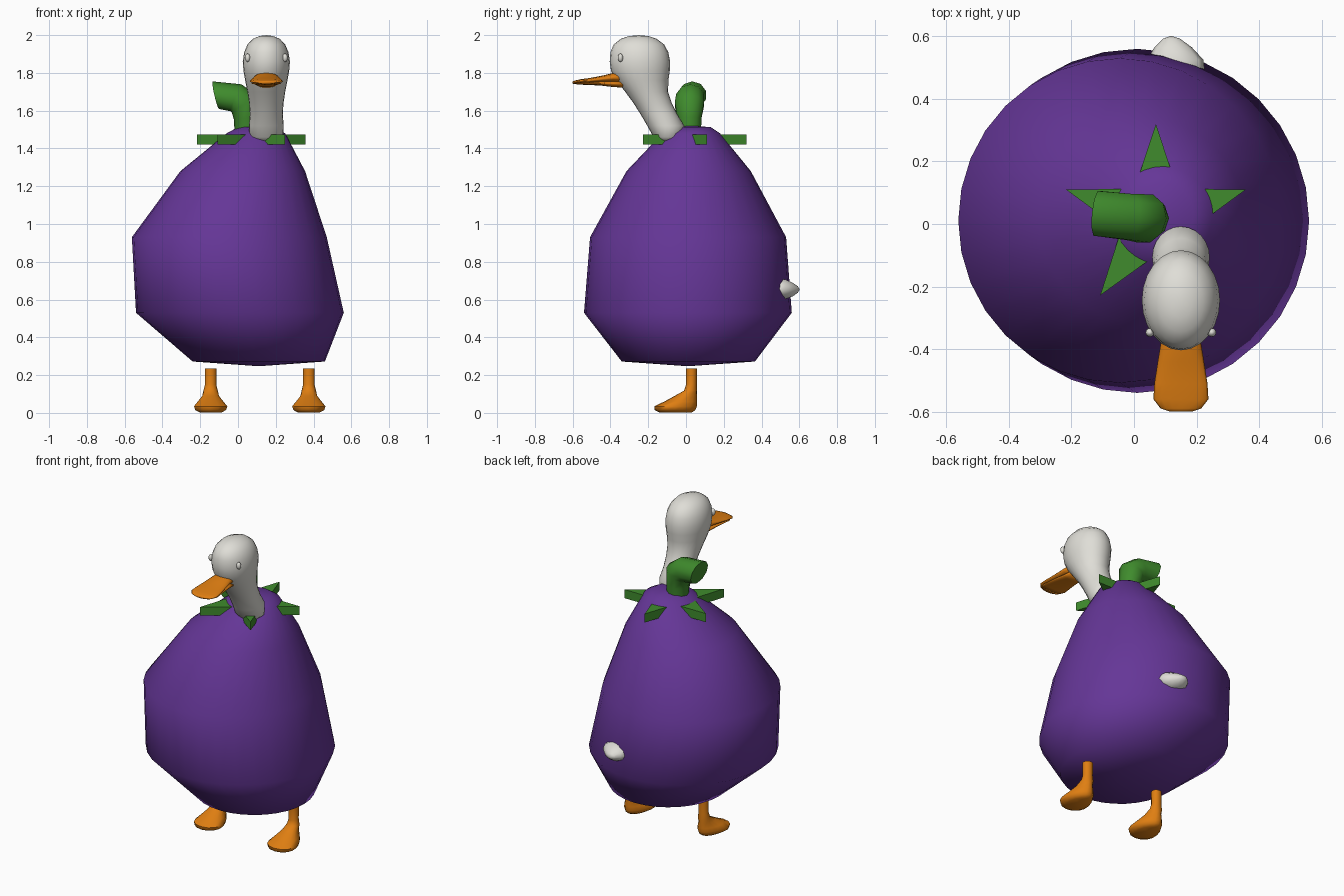
import bpy, bmesh, math
from mathutils import Vector

if "Cube" in bpy.data.objects:
    bpy.data.objects.remove(bpy.data.objects["Cube"])


def material(name, rgb):
    m = bpy.data.materials.new(name)
    m.diffuse_color = (*rgb, 1)
    m.use_nodes = True
    m.node_tree.nodes["Principled BSDF"].inputs["Base Color"].default_value = m.diffuse_color
    return m


PURPLE = material("purple skin", (0.13, 0.037, 0.31))
GREEN = material("leaf green", (0.05, 0.26, 0.026))
ORANGE = material("orange", (0.74, 0.21, 0.006))
WHITE = material("white feathers", (0.74, 0.73, 0.68))


def finish(bm, name, mat, angle=None):
    """Turn a bmesh into an object; smooth unless angle is 0."""
    bmesh.ops.recalc_face_normals(bm, faces=bm.faces)
    me = bpy.data.meshes.new(name)
    bm.to_mesh(me)
    bm.free()
    ob = bpy.data.objects.new(name, me)
    bpy.context.collection.objects.link(ob)
    me.materials.append(mat)
    if angle != 0:
        me.shade_smooth()
    if angle:
        bpy.ops.object.select_all(action='DESELECT')
        bpy.context.view_layer.objects.active = ob
        ob.select_set(True)
        bpy.ops.object.shade_smooth_by_angle(angle=math.radians(angle))
    return ob


def level_ring(z, x0, x1, y0, y1):
    """Horizontal ellipse from its extents."""
    return (Vector(((x0 + x1) / 2, (y0 + y1) / 2, z)),
            Vector(((x1 - x0) / 2, 0, 0)), Vector((0, (y1 - y0) / 2, 0)))


def upright_ring(y, cx, rx, z0, z1):
    """Ellipse facing along y."""
    return (Vector((cx, y, (z0 + z1) / 2)),
            Vector((rx, 0, 0)), Vector((0, 0, (z1 - z0) / 2)))


def loft(name, rings, n, mat, angle=None, taper=0.0, poles=(None, None)):
    """Skin through ellipses; taper widens the side where v is negative."""
    bm = bmesh.new()
    loops = []
    for c, u, v in rings:
        loop = []
        for i in range(n):
            a = 2 * math.pi * i / n
            k = 1 - taper * math.sin(a)
            loop.append(bm.verts.new(c + u * math.cos(a) * k + v * math.sin(a)))
        loops.append(loop)
    for p, q in zip(loops, loops[1:]):
        for i in range(n):
            j = (i + 1) % n
            bm.faces.new((p[i], p[j], q[j], q[i]))
    for loop, pole in zip((loops[0], loops[-1]), poles):
        if pole is None:
            bm.faces.new(loop)
        else:
            tip = bm.verts.new(pole)
            for i in range(n):
                bm.faces.new((loop[i], loop[(i + 1) % n], tip))
    return finish(bm, name, mat, angle)


# Lopsided fruit body
body = [(0.272, -0.24, 0.46, -0.34, 0.365), (0.53, -0.54, 0.56, -0.54, 0.56),
        (0.93, -0.562, 0.47, -0.508, 0.53), (1.28, -0.305, 0.355, -0.315, 0.343),
        (1.48, -0.06, 0.25, -0.125, 0.18), (1.513, 0.0, 0.19, -0.07, 0.13)]
loft("body", [level_ring(*r) for r in body], 32, PURPLE,
     poles=((0.11, 0.01, 0.247), (0.09, 0.03, 1.52)))

# Curved stem, bending toward -x
stem = []
for x, y, z, tilt, r in [(0.045, 0.02, 1.46, 0, 0.062), (0.045, 0.018, 1.56, 5, 0.067),
                         (0.035, 0.018, 1.635, 32, 0.081), (-0.01, 0.022, 1.668, 68, 0.077),
                         (-0.118, 0.034, 1.682, 103, 0.075)]:
    t = math.radians(tilt)
    stem.append((Vector((x, y, z)),
                 Vector((math.cos(t), 0, math.sin(t))) * r,
                 Vector((0.1 * math.sin(t), 1, 0)) * r))
loft("stem", stem, 10, GREEN, angle=50)

# Star-shaped leaf collar
bm = bmesh.new()
pts = []
for i in range(10):
    a = math.radians(90 + 36 * i)
    r = 0.303 if i % 2 == 0 else 0.117
    pts.append(bm.verts.new((0.07 + r * math.cos(a), 0.017 + r * math.sin(a), 1.42)))
star = bm.faces.new(pts)
ext = bmesh.ops.extrude_face_region(bm, geom=[star])
bmesh.ops.translate(bm, vec=(0, 0, 0.055),
                    verts=[g for g in ext["geom"] if isinstance(g, bmesh.types.BMVert)])
if star.is_valid and len(bm.faces) < 12:
    bm.faces.new(pts)
finish(bm, "leaf_collar", GREEN, 0)

# Neck and head: z, half width, y front, y back
CX = 0.15
neck = [(1.437, 0.06, -0.15, -0.05), (1.46, 0.09, -0.172, -0.02), (1.52, 0.092, -0.205, -0.008),
        (1.58, 0.087, -0.24, -0.045), (1.64, 0.091, -0.278, -0.075), (1.70, 0.1, -0.322, -0.095),
        (1.76, 0.112, -0.37, -0.093), (1.81, 0.121, -0.397, -0.086), (1.86, 0.125, -0.404, -0.084),
        (1.91, 0.117, -0.4, -0.094), (1.95, 0.1, -0.383, -0.115), (1.98, 0.072, -0.345, -0.155),
        (1.995, 0.036, -0.3, -0.2)]
loft("neck_and_head", [level_ring(z, CX - w, CX + w, a, b) for z, w, a, b in neck],
     24, WHITE, poles=((CX, -0.1, 1.43), (CX, -0.25, 2.0)))

# Upper and lower bill
upper = [(-0.33, 0.06, 1.745, 1.805), (-0.385, 0.065, 1.75, 1.80), (-0.44, 0.074, 1.75, 1.786),
         (-0.51, 0.085, 1.747, 1.773), (-0.56, 0.088, 1.743, 1.766), (-0.59, 0.065, 1.741, 1.759),
         (-0.6, 0.035, 1.743, 1.755)]
lower = [(-0.33, 0.055, 1.722, 1.76), (-0.385, 0.06, 1.725, 1.76), (-0.45, 0.069, 1.733, 1.757),
         (-0.54, 0.08, 1.737, 1.752), (-0.58, 0.06, 1.739, 1.749)]
for name, prof in (("upper_bill", upper), ("lower_bill", lower)):
    loft(name, [upright_ring(y, CX, w, a, b) for y, w, a, b in prof], 16, ORANGE)

# Eyes
for side, name in ((-1, "left_eye"), (1, "right_eye")):
    bm = bmesh.new()
    bmesh.ops.create_uvsphere(bm, u_segments=12, v_segments=8, radius=1)
    bmesh.ops.scale(bm, vec=(0.014, 0.014, 0.022), verts=bm.verts)
    bmesh.ops.translate(bm, vec=(CX + side * 0.099, -0.347, 1.88), verts=bm.verts)
    finish(bm, name, WHITE)

# Stubby tail poking out of the back
tail = [(0.46, 0.135, 0.095, 0.605, 0.705), (0.525, 0.132, 0.09, 0.6, 0.71),
        (0.565, 0.125, 0.06, 0.615, 0.69), (0.592, 0.12, 0.028, 0.635, 0.672)]
loft("tail", [upright_ring(*r) for r in tail], 10, WHITE,
     poles=((0.135, 0.45, 0.655), (0.118, 0.602, 0.653)))

# Webbed feet with legs: z, half width, y front, y back
foot = [(0.002, 0.06, -0.14, 0.03), (0.015, 0.083, -0.166, 0.05), (0.035, 0.09, -0.168, 0.057),
        (0.06, 0.076, -0.115, 0.058), (0.09, 0.055, -0.06, 0.058), (0.118, 0.038, -0.01, 0.058),
        (0.15, 0.03, 0.0, 0.057), (0.215, 0.031, 0.0, 0.058), (0.235, 0.031, 0.0, 0.058)]
for name, x in (("left_foot", -0.145), ("right_foot", 0.375)):
    rings = [level_ring(z, x - w, x + w, a, b) for z, w, a, b in foot]
    ob = loft(name, rings, 16, ORANGE, angle=60)
    # Spread the toes, narrow the heel
    for v in ob.data.vertices:
        if v.co.z < 0.11:
            v.co.x = x + (v.co.x - x) * (1 - 2.6 * (v.co.y + 0.075))
